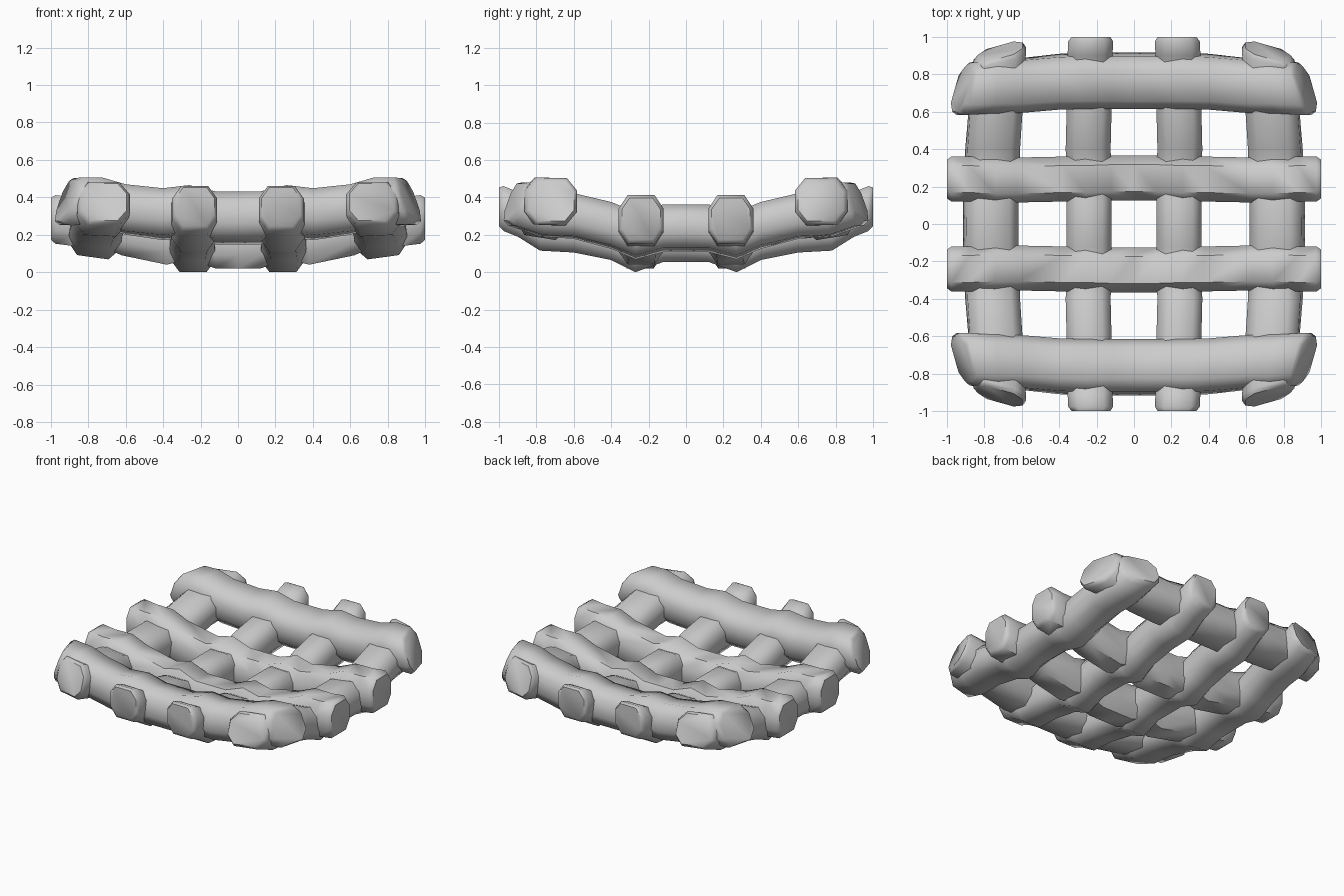
import bpy, bmesh

if "Cube" in bpy.data.objects:
    bpy.data.objects.remove(bpy.data.objects["Cube"])

# rounded, eight-sided strand section: (sideways, up)
SECTION = [(-1, -.45), (-.6, -1), (.6, -1), (1, -.45),
           (1, .45), (.6, 1), (-.6, 1), (-1, .45)]


def strand(name, half, side, along_x, hw, hh, roll, skew, slant):
    """Sweep the section along a path given for one half and mirrored."""
    t1, l1, z1 = half[-1]
    t0, l0, z0 = half[-2]
    k = 1 - .025 / (t1 - t0)
    body = half[:-1] + [(t0 + (t1 - t0) * k, l0 + (l1 - l0) * k, z0 + (z1 - z0) * k), half[-1]]
    path = [(-t, l, z) for t, l, z in reversed(body[1:])] + body
    bm = bmesh.new()
    rings = []
    for i, (t, l, z) in enumerate(path):
        tip = i in (0, len(path) - 1)
        s = .86 if tip else 1
        f = abs(t) / t1
        r = roll * max(0, 1 - f * f)              # outer strands lean with the bowl
        e = max(0, (f - .75) / .25)               # end faces are cut at a slant
        d = 1 if t > 0 else -1
        ring = []
        for a, b in SECTION:
            u, v = a * hw * s, b * hh * s
            tt = t - d * e * (skew * u + slant * v)
            ll = (l + u - v * r) * side
            zz = z + v + u * r
            ring.append(bm.verts.new((tt, ll, zz) if along_x else (ll, tt, zz)))
        rings.append(ring)
    n = len(SECTION)
    for a, b in zip(rings, rings[1:]):
        for j in range(n):
            bm.faces.new((a[j], a[(j + 1) % n], b[(j + 1) % n], b[j]))
    bm.faces.new(rings[0])
    bm.faces.new(rings[-1])
    bmesh.ops.recalc_face_normals(bm, faces=bm.faces)
    me = bpy.data.meshes.new(name)
    bm.to_mesh(me)
    bm.free()
    ob = bpy.data.objects.new(name, me)
    bpy.context.collection.objects.link(ob)
    bpy.ops.object.select_all(action='DESELECT')
    ob.select_set(True)
    bpy.context.view_layer.objects.active = ob
    bpy.ops.object.shade_smooth_by_angle(angle=.95)


# half paths: (distance along, sideways position, height)
under_inner = [(0, .24, .175), (.12, .24, .175), (.27, .24, .12), (.4, .245, .185),
               (.6, .24, .225), (.78, .235, .235), (.9, .235, .31), (1, .23, .35)]
under_outer = [(0, .765, .235), (.12, .765, .235), (.27, .76, .195), (.4, .755, .25),
               (.6, .74, .3), (.76, .73, .31), (.92, .715, .375)]
over_inner = [(0, .245, .15), (.12, .245, .15), (.26, .24, .2), (.38, .24, .17),
              (.62, .235, .22), (.74, .235, .27), (.88, .24, .27), (1, .24, .285)]
over_outer = [(0, .765, .29), (.12, .765, .29), (.26, .765, .325), (.4, .76, .31),
              (.6, .74, .335), (.74, .735, .375), (.92, .72, .38)]

for side, tag in ((1, "a"), (-1, "b")):
    # lower strands, running front to back
    strand("under_strand_inner_" + tag, under_inner, side, False, .12, .12, 0, 0, 0)
    strand("under_strand_outer_" + tag, under_outer, side, False, .14, .115, .15, .28, .35)
    # upper strands, running left to right
    strand("over_strand_inner_" + tag, over_inner, side, True, .12, .13, 0, 0, 0)
    strand("over_strand_outer_" + tag, over_outer, side, True, .14, .125, .2, .28, .35)
